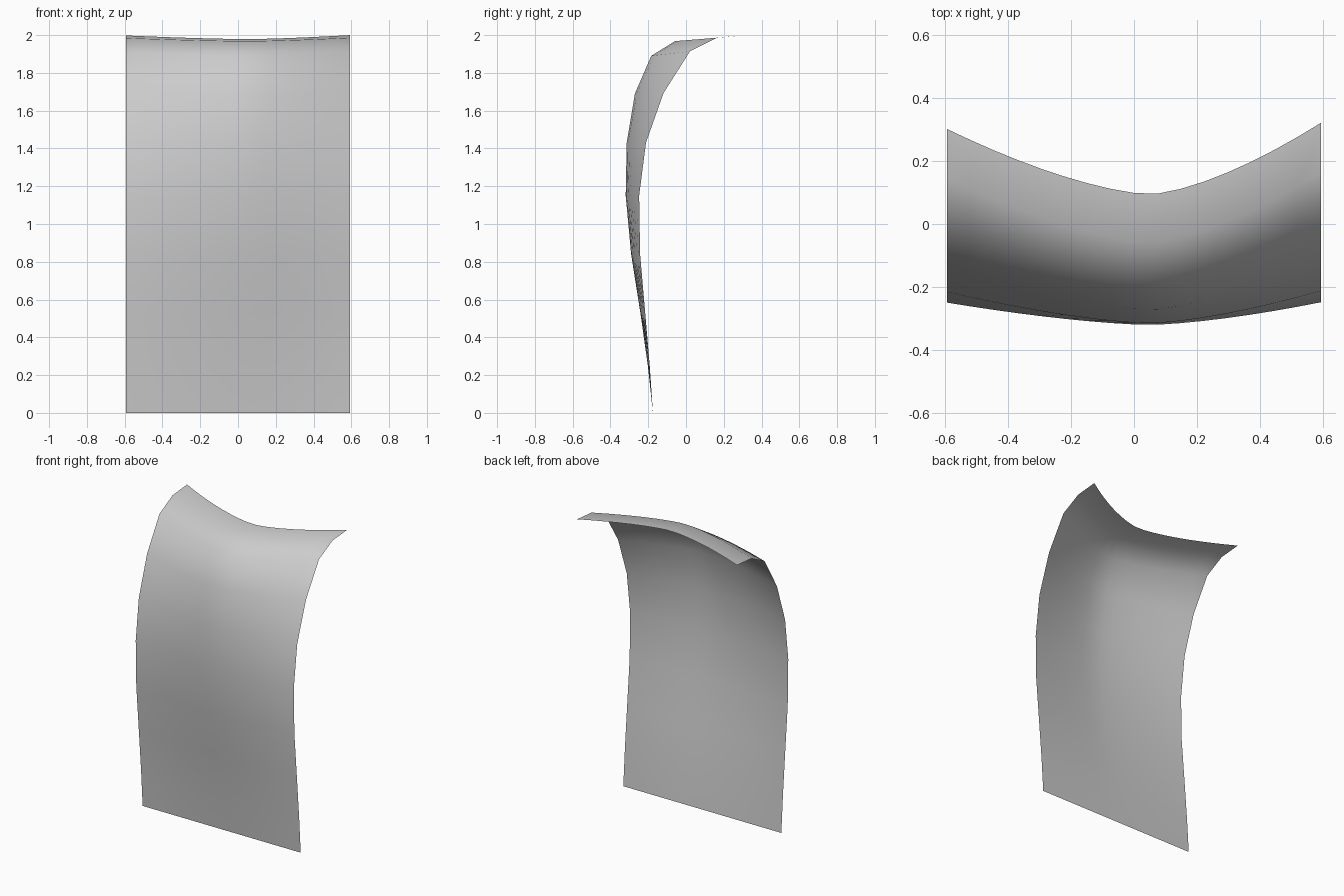
import bpy

if "Cube" in bpy.data.objects:
    bpy.data.objects.remove(bpy.data.objects["Cube"])

# Centre-line profile rows: y, z, then backward sweep and lift of the side edges
ROWS = [
    (-0.175, 0.00, 0.000, 0.000),
    (-0.202, 0.25, 0.010, 0.000),
    (-0.242, 0.53, 0.026, 0.000),
    (-0.291, 0.84, 0.048, 0.000),
    (-0.320, 1.15, 0.072, 0.000),
    (-0.315, 1.43, 0.103, 0.000),
    (-0.272, 1.69, 0.153, 0.003),
    (-0.186, 1.89, 0.207, 0.024),
    (-0.060, 1.968, 0.225, 0.018),
    (0.094, 1.979, 0.227, 0.021),
]
HALF_WIDTH = 0.593
COLUMNS = 16
FOLD_X = 0.05


def side_sweep(x, height):
    """0 along the middle, 1 at the side edges; left edge sweeps slightly less at the top."""
    if x >= FOLD_X:
        return ((x - FOLD_X) / (HALF_WIDTH - FOLD_X)) ** 1.5
    left = ((FOLD_X - x) / (HALF_WIDTH + FOLD_X)) ** 1.5
    return left * (1 - 0.09 * (height / 2) ** 3)


# Curved sheet
verts, faces = [], []
for y, z, sweep, lift in ROWS:
    for i in range(COLUMNS + 1):
        x = HALF_WIDTH * (2 * i / COLUMNS - 1)
        s = side_sweep(x, z)
        verts.append((x, y + sweep * s, z + lift * s))

n = COLUMNS + 1
for r in range(len(ROWS) - 1):
    for c in range(COLUMNS):
        a = r * n + c
        faces.append((a, a + 1, a + n + 1, a + n))

mesh = bpy.data.meshes.new("curved_sheet")
mesh.from_pydata(verts, [], faces)
mesh.shade_smooth()
sheet = bpy.data.objects.new("curved_sheet", mesh)
bpy.context.collection.objects.link(sheet)
